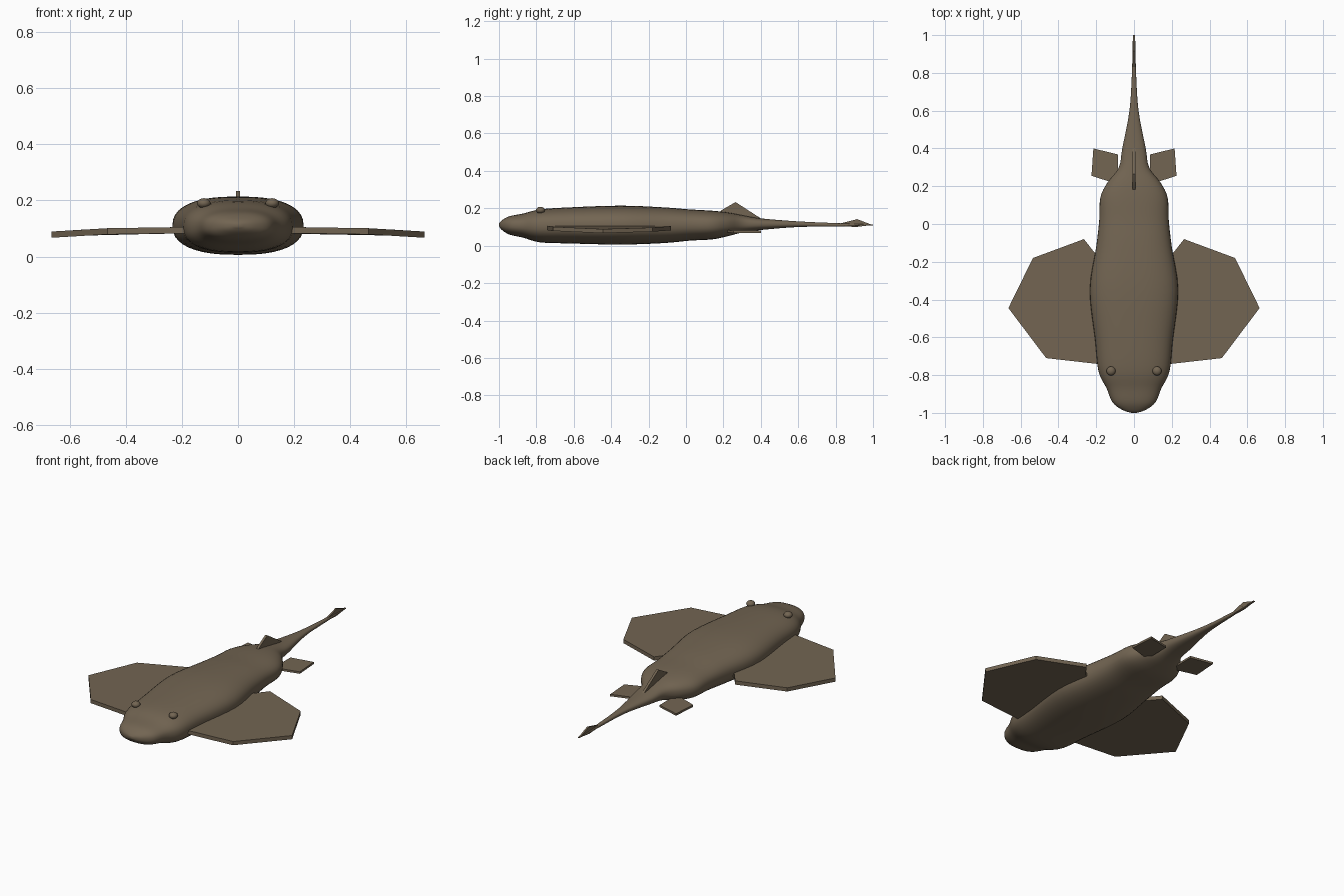
import bpy
import bmesh
import math
from mathutils import Vector

if "Cube" in bpy.data.objects:
    bpy.data.objects.remove(bpy.data.objects["Cube"], do_unlink=True)

skin = bpy.data.materials.new("brown_skin")
skin.use_nodes = True
skin.diffuse_color = (0.17, 0.13, 0.085, 1)
skin.node_tree.nodes["Principled BSDF"].inputs["Base Color"].default_value = skin.diffuse_color


def finish(name, bm, angle):
    bmesh.ops.recalc_face_normals(bm, faces=bm.faces)
    mesh = bpy.data.meshes.new(name)
    bm.to_mesh(mesh)
    bm.free()
    mesh.materials.append(skin)
    obj = bpy.data.objects.new(name, mesh)
    bpy.context.collection.objects.link(obj)
    bpy.ops.object.select_all(action='DESELECT')
    obj.select_set(True)
    bpy.context.view_layer.objects.active = obj
    bpy.ops.object.shade_smooth_by_angle(angle=math.radians(angle))
    return obj


def plate(name, outline, offset):
    """Closed slab: outline points moved by plus and minus the offset."""
    bm = bmesh.new()
    offset = Vector(offset)
    top = [bm.verts.new(Vector(p) + offset) for p in outline]
    low = [bm.verts.new(Vector(p) - offset) for p in outline]
    bm.faces.new(top)
    bm.faces.new(low[::-1])
    for i in range(len(top)):
        j = (i + 1) % len(top)
        bm.faces.new((top[i], low[i], low[j], top[j]))
    return finish(name, bm, 20)


def spline(a, b, c, d, t):
    return [q + 0.5 * t * (r - p + t * (2*p - 5*q + 4*r - s + t * (3*(q - r) + s - p)))
            for p, q, r, s in zip(a, b, c, d)]


# Body and tail: y, half width, underside, back
stations = [
    (-1.0, .012, .105, .118), (-.985, .06, .085, .135), (-.945, .113, .06, .157),
    (-.87, .145, .043, .172), (-.78, .188, .018, .194), (-.62, .205, .012, .205),
    (-.35, .234, .006, .214), (-.12, .2, .014, .205), (.02, .184, .027, .194),
    (.14, .178, .034, .187), (.22, .14, .05, .178), (.3, .08, .07, .163),
    (.4, .062, .084, .146), (.6, .024, .1, .13), (.8, .011, .102, .121),
    (1.0, .006, .108, .114),
]
SIDES, STEPS = 40, 4
rows = []
for i in range(len(stations) - 1):
    near = [stations[min(max(i + k, 0), len(stations) - 1)] for k in (-1, 0, 1, 2)]
    rows += [spline(*near, s / STEPS) for s in range(STEPS)]
rows.append(stations[-1])

bm = bmesh.new()
rings = []
for y, width, low, high in rows:
    ring = []
    for k in range(SIDES):
        a = math.tau * k / SIDES
        c, s = math.cos(a), math.sin(a)
        x = width * math.copysign(abs(c) ** 0.8, c)
        z = (low + high) / 2 + (high - low) / 2 * math.copysign(abs(s) ** 0.85, s)
        ring.append(bm.verts.new((x, y, z)))
    rings.append(ring)
for a, b in zip(rings, rings[1:]):
    for k in range(SIDES):
        n = (k + 1) % SIDES
        bm.faces.new((a[k], a[n], b[n], b[k]))
bm.faces.new(rings[0])
bm.faces.new(rings[-1])
finish("body", bm, 50)

# Paired fins and eyes
wing = [(.1, -.745, .094), (.2, -.74, .094), (.465, -.71, .09), (.665, -.445, .078),
        (.535, -.18, .086), (.265, -.08, .093), (.21, -.15, .094), (.1, -.15, .094)]
pelvic = [(.085, .25, .078), (.115, .22, .078), (.225, .255, .074),
          (.215, .4, .074), (.085, .368, .078)]
for side, label in ((1, "left"), (-1, "right")):
    plate(label + "_pectoral_fin", [(x * side, y, z) for x, y, z in wing], (0, 0, .011))
    plate(label + "_pelvic_fin", [(x * side, y, z) for x, y, z in pelvic], (0, 0, .006))
    bm = bmesh.new()
    bmesh.ops.create_uvsphere(bm, u_segments=20, v_segments=12, radius=.024)
    bmesh.ops.scale(bm, vec=(1, 1, .75), verts=bm.verts)
    bmesh.ops.translate(bm, vec=(.122 * side, -.778, .19), verts=bm.verts)
    finish(label + "_eye", bm, 60)

# Upright fins on the back and the tail tip
plate("dorsal_fin", [(0, .17, .17), (0, .19, .19), (0, .265, .233),
                     (0, .4, .146), (0, .38, .13)], (.007, 0, 0))
plate("tail_fin", [(0, .83, .12), (0, .915, .142), (0, .995, .111),
                   (0, .91, .1), (0, .83, .104)], (.005, 0, 0))
